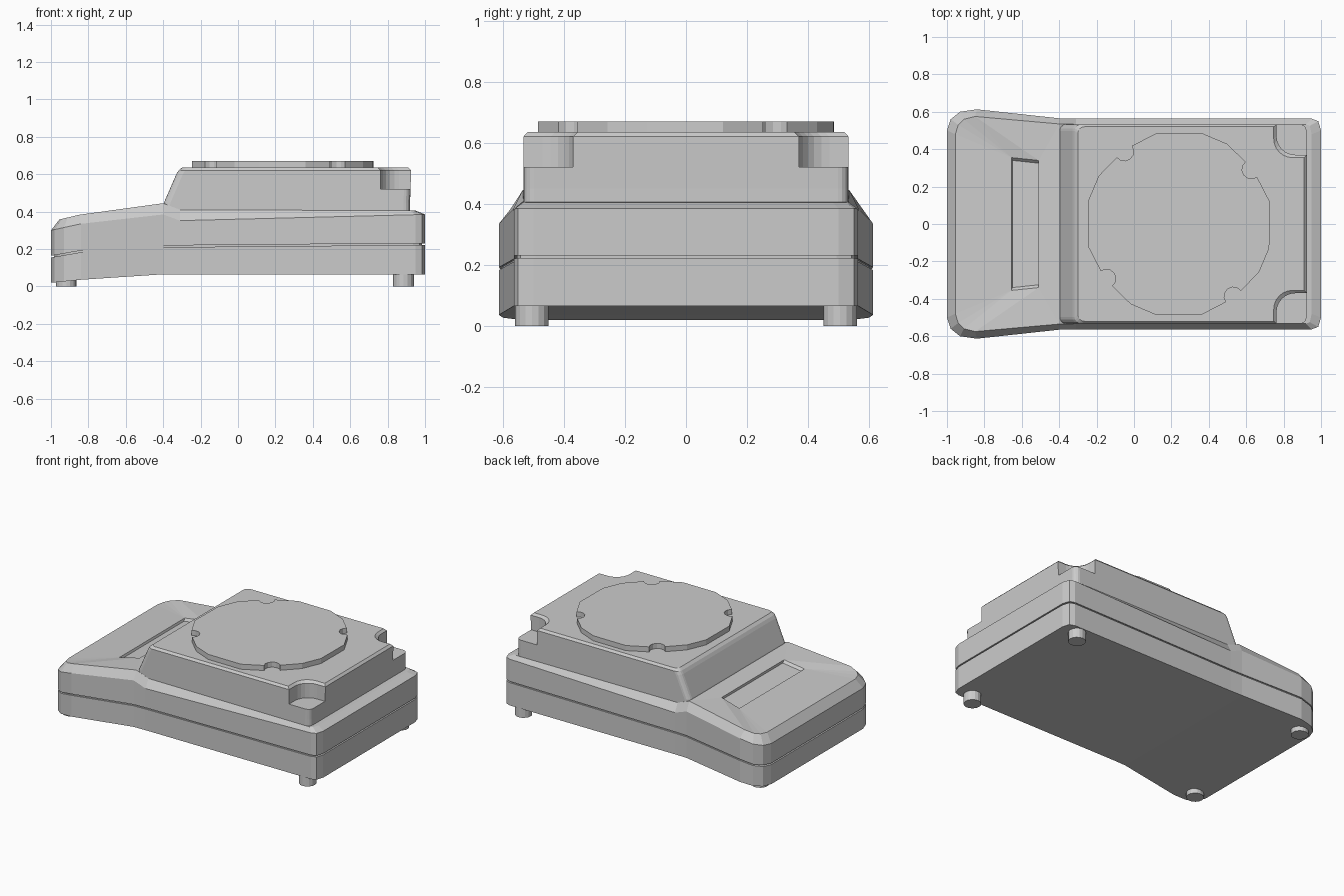
import bpy, bmesh
from math import sin, cos, radians, pi

if "Cube" in bpy.data.objects:
    bpy.data.objects.remove(bpy.data.objects["Cube"])


def make(name, verts, faces):
    me = bpy.data.meshes.new(name)
    me.from_pydata(verts, [], faces)
    bm = bmesh.new()
    bm.from_mesh(me)
    bmesh.ops.remove_doubles(bm, verts=bm.verts, dist=1e-5)
    bmesh.ops.recalc_face_normals(bm, faces=bm.faces)
    bm.to_mesh(me)
    bm.free()
    ob = bpy.data.objects.new(name, me)
    bpy.context.collection.objects.link(ob)
    return ob


def loft_faces(n, levels):
    return [(k * n + i, k * n + (i + 1) % n, (k + 1) * n + (i + 1) % n, (k + 1) * n + i)
            for k in range(levels - 1) for i in range(n)]


def loft(name, rings):
    n = len(rings[0])
    faces = loft_faces(n, len(rings))
    faces += [tuple(range(n))[::-1], tuple(range((len(rings) - 1) * n, len(rings) * n))]
    return make(name, [v for r in rings for v in r], faces)


def round_rect(x0, x1, y0, y1, r, z, seg=4):
    pts = []
    for cx, cy, a0 in ((x1 - r, y1 - r, 0), (x0 + r, y1 - r, 90),
                       (x0 + r, y0 + r, 180), (x1 - r, y0 + r, 270)):
        for i in range(seg + 1):
            a = radians(a0 + 90 * i / seg)
            pts.append((cx + r * cos(a), cy + r * sin(a), z))
    return pts


def lerp(x, table):
    for (xa, za), (xb, zb) in zip(table, table[1:]):
        if x <= xb:
            return za + (zb - za) * (x - xa) / (xb - xa)
    return table[-1][1]


# Half outline of the body (front end to back end) and its inset top edge
OUTER = [(-1, .50), (-.98, .56), (-.93, .60), (-.84, .613), (-.4, .565),
         (-.31, .563), (.95, .563), (.985, .55), (1, .50)]
INNER = [(-.955, .48), (-.94, .53), (-.91, .56), (-.85, .575), (-.4, .535),
         (-.31, .533), (.92, .533), (.94, .525), (.95, .48)]
BOTTOM = [(-1, .02), (-.84, .036), (-.4, .065), (1, .065)]
SEAM = [(-1, .155), (-.84, .183), (-.4, .21), (1, .222)]
SHOULDER = [(-1, .30), (-.84, .335), (-.4, .385), (-.31, .352), (1, .385)]
TOP = [(-.96, .357), (-.8, .395), (-.4, .445), (-.31, .41), (1, .405)]
N = len(OUTER)


def ring(half, table, dz=0, s=1):
    up = [(x * s, y * s, lerp(x, table) + dz) for x, y in half]
    return up + [(x, -y, z) for x, y, z in reversed(up)]


def strips(base, first, last):
    # Cross strips joining mirrored points of one ring
    m = 2 * N - 1
    return [(base + i, base + i + 1, base + m - i - 1, base + m - i) for i in range(first, last)]


# Lower shell and the recessed seam between shells
for name, rings in (
    ("lower_shell", [ring(OUTER, BOTTOM), ring(OUTER, SEAM)]),
    ("seam_core", [ring(OUTER, SEAM, -.02, .985), ring(OUTER, SEAM, .03, .985)]),
):
    faces = loft_faces(2 * N, 2) + strips(0, 0, N - 1) + strips(2 * N, 0, N - 1)
    make(name, rings[0] + rings[1], faces)

# Upper shell with shallow dish and display recess at the front
verts = ring(OUTER, SEAM, .009) + ring(OUTER, SHOULDER) + ring(INNER, TOP)
faces = loft_faces(2 * N, 3) + strips(0, 0, N - 1) + strips(4 * N, 4, N - 1)
b = len(verts)
for s in (1, -1):
    verts += [(-.655, s * .355, .395), (-.51, s * .34, .425),
              (-.65, s * .34, .38), (-.51, s * .325, .408)]
    A, B = (b, b + 1) if s > 0 else (b + 4, b + 5)
    t = [4 * N + i if s > 0 else 6 * N - 1 - i for i in range(5)]
    faces += [(A, t[i], t[i + 1]) for i in range(3)]
    faces += [(A, t[3], B), (B, t[3], t[4]), (A, B, B + 2, A + 2)]
faces += [(b, b + 4, 6 * N - 1, 4 * N), (b + 1, b + 5, 6 * N - 5, 4 * N + 4),
          (b, b + 4, b + 6, b + 2), (b + 1, b + 5, b + 7, b + 3),
          (b + 2, b + 3, b + 7, b + 6)]
make("upper_shell", verts, faces)

# Raised housing with sloped front
housing = loft("raised_housing", [
    round_rect(x0, x1, -y, y, .035, z) for x0, x1, y, z in (
        (-.415, .92, .533, .38), (-.395, .92, .533, .45), (-.33, .925, .533, .60),
        (-.318, .925, .533, .62), (-.30, .91, .52, .635))])

# Corner notches at the back end
for s in (1, -1):
    rings = []
    for d, z in ((0, .52), (0, .62), (.03, .65)):
        ya, yb = sorted((s * (.37 - d), s * .7))
        rings.append(round_rect(.762 - d, 1.1, ya, yb, .10, z, 6))
    cutter = loft("notch_cutter", rings)
    cutter.hide_render = True
    mod = housing.modifiers.new("notch", 'BOOLEAN')
    mod.operation, mod.solver, mod.object = 'DIFFERENCE', 'EXACT', cutter
    bpy.context.view_layer.objects.active = housing
    bpy.ops.object.modifier_apply(modifier=mod.name)
    bpy.data.objects.remove(cutter)

# Round weighing plate with four finger notches
plate = []
for q in range(4):
    a = radians(37 + 90 * q)
    cx, cy = .24 + .485 * cos(a), .485 * sin(a)
    for i in range(7):
        t = a + pi * 1.5 - pi * i / 6
        plate.append((cx + .05 * cos(t), cy + .05 * sin(t)))
    for d in (22, 38, 67):
        t = a + radians(d)
        plate.append((.24 + .5 * cos(t), .5 * sin(t)))
loft("weighing_plate", [[(x, y, z) for x, y in plate] for z in (.63, .67)])

# Feet
for x in (-.918, .885):
    for s in (1, -1):
        loft("foot", [[(x + .055 * cos(pi * i / 8), s * .505 + .055 * sin(pi * i / 8), z)
                       for i in range(16)] for z in (0, .08)])
